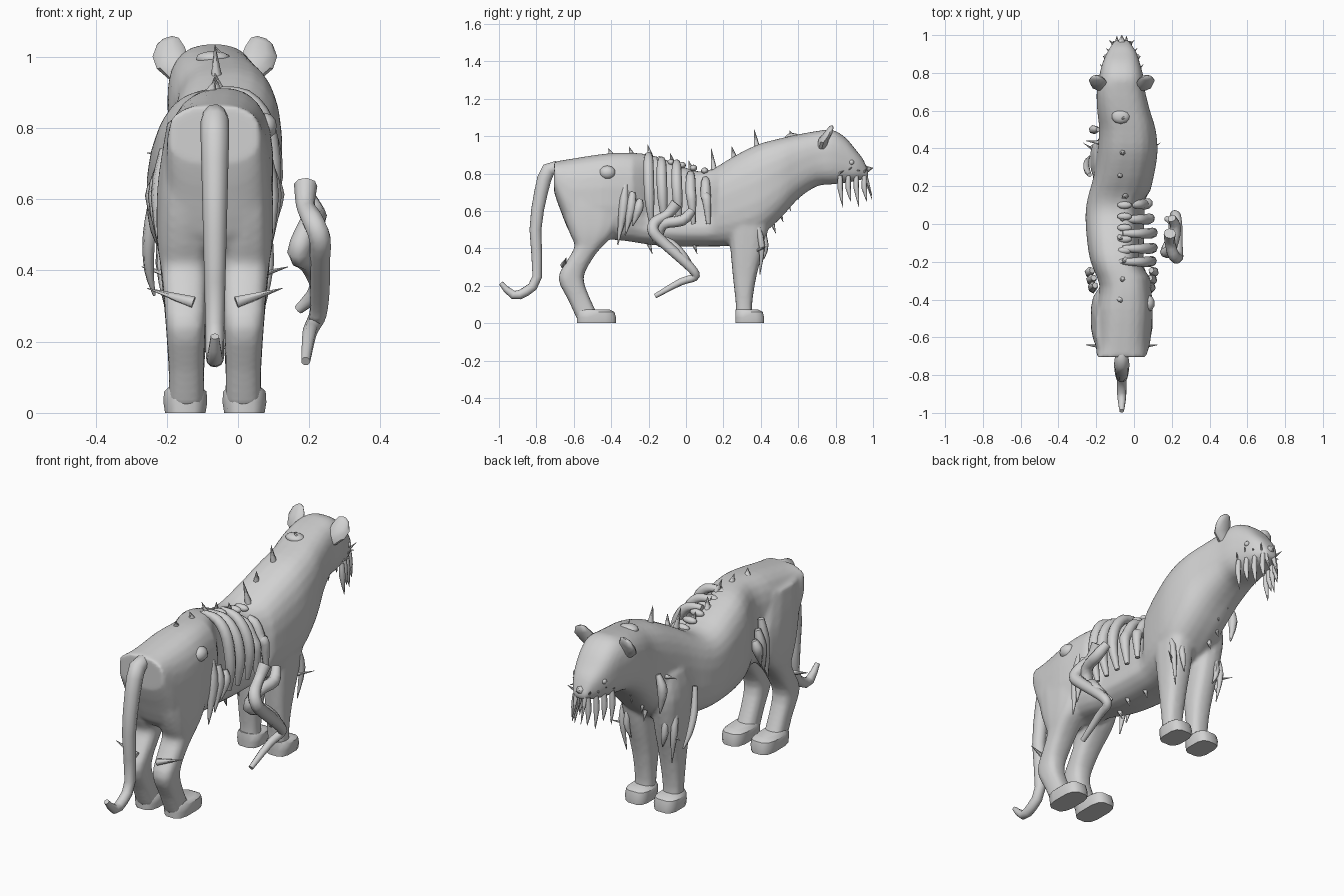
import bpy, bmesh, math, random
from mathutils import Vector

if "Cube" in bpy.data.objects:
    bpy.data.objects.remove(bpy.data.objects["Cube"])

random.seed(4)
MAT = bpy.data.materials.new("ash grey")
MAT.diffuse_color = (0.64, 0.64, 0.64, 1)
MAT.use_nodes = True
MAT.node_tree.nodes["Principled BSDF"].inputs["Base Color"].default_value = MAT.diffuse_color
MID = -0.065  # centre line of the animal


def finish(name, bm, angle=40):
    bmesh.ops.recalc_face_normals(bm, faces=bm.faces)
    me = bpy.data.meshes.new(name)
    bm.to_mesh(me)
    bm.free()
    ob = bpy.data.objects.new(name, me)
    bpy.context.collection.objects.link(ob)
    me.materials.append(MAT)
    bpy.ops.object.select_all(action='DESELECT')
    ob.select_set(True)
    bpy.context.view_layer.objects.active = ob
    bpy.ops.object.shade_smooth_by_angle(angle=math.radians(angle))
    return ob


def skin(name, rings, angle=40):
    """Joins rings of points into a capped surface."""
    bm = bmesh.new()
    vs = [[bm.verts.new(p) for p in r] for r in rings]
    n = len(vs[0])
    for a, b in zip(vs, vs[1:]):
        for i in range(n):
            bm.faces.new((a[i], a[(i + 1) % n], b[(i + 1) % n], b[i]))
    bm.faces.new(vs[0])
    bm.faces.new(vs[-1])
    return finish(name, bm, angle)


def smooth(rows, steps):
    """Catmull-Rom interpolation of number rows."""
    out = []
    for i in range(len(rows) - 1):
        p = [rows[max(0, min(len(rows) - 1, i + k))] for k in (-1, 0, 1, 2)]
        for s in range(steps):
            t = s / steps
            out.append([b + 0.5 * t * (c - a + t * (2 * a - 5 * b + 4 * c - d + t * (3 * (b - c) + d - a)))
                        for a, b, c, d in zip(*p)])
    return out + [list(rows[-1])]


def oval(u0, u1, v0, v1, n=16, power=2.5):
    pts = []
    for i in range(n):
        a = 2 * math.pi * (i + 0.5) / n
        c, s = math.cos(a), math.sin(a)
        pts.append(((u0 + u1) / 2 + (u1 - u0) / 2 * math.copysign(abs(c) ** (2 / power), c),
                    (v0 + v1) / 2 + (v1 - v0) / 2 * math.copysign(abs(s) ** (2 / power), s)))
    return pts


def tube(name, pts, radii, sides=8, steps=3):
    rows = smooth([list(p) + [r] for p, r in zip(pts, radii)], steps)
    cs = [Vector(r[:3]) for r in rows]
    rings, ref = [], None
    for i, c in enumerate(cs):
        t = (cs[min(i + 1, len(cs) - 1)] - cs[max(i - 1, 0)]).normalized()
        ref = ref or t.orthogonal()
        ref = (ref - t * ref.dot(t)).normalized()
        w = t.cross(ref)
        rings.append([c + rows[i][3] * (math.cos(k * math.tau / sides) * ref + math.sin(k * math.tau / sides) * w)
                      for k in range(sides)])
    return skin(name, rings, 60)


def spike(name, base, tip, r, sides=6):
    return tube(name, [base, tip], [r, 0.001], sides, 1)


def blob(name, loc, size):
    bm = bmesh.new()
    bmesh.ops.create_icosphere(bm, subdivisions=2, radius=1)
    for v in bm.verts:
        v.co = Vector([l + s * c for l, s, c in zip(loc, size, v.co)])
    return finish(name, bm)


def ramp(v, lo, hi):
    return max(0, min(1, (v - lo) / (hi - lo)))


# Torso, neck and head: y, left x, right x, bottom z, top z
BODY = [(-.705, -.197, .062, .70, .865), (-.67, -.20, .075, .60, .87), (-.60, -.205, .09, .46, .882),
        (-.45, -.20, .10, .45, .905), (-.33, -.182, .09, .44, .913), (-.2, -.23, .08, .42, .903),
        (-.08, -.25, .08, .41, .865), (.05, -.257, .08, .41, .815), (.14, -.245, .08, .41, .825),
        (.25, -.215, .105, .415, .89), (.38, -.195, .125, .455, .955), (.5, -.185, .115, .555, .988),
        (.6, -.195, .085, .665, 1.01), (.7, -.198, .06, .732, 1.028), (.78, -.185, .05, .742, 1.034),
        (.85, -.168, .032, .75, .995), (.91, -.142, .012, .76, .925), (.948, -.118, -.012, .77, .875),
        (.975, -.098, -.032, .78, .81)]
rings = []
for y, x0, x1, z0, z1 in smooth(BODY, 3):
    ring = []
    for x, z in oval(x0, x1, z0, z1, 24, 2.7):
        # sunken flank behind the bare ribs
        if x > MID:
            dent = ramp(y, -.28, -.2) * ramp(-y, -.17, -.1) * ramp(z, .48, .6)
            x = MID + (x - MID) * (1 - .38 * dent)
        ring.append((x, y, z))
    rings.append(ring)
body = [skin("body", rings, 50)]

# Legs: z, back y, front y, centre offset, half width
HIND = [(.82, -.695, -.42, .068, .066), (.66, -.675, -.34, .08, .08), (.55, -.648, -.345, .085, .08),
        (.47, -.618, -.388, .085, .077), (.41, -.596, -.448, .085, .068), (.34, -.633, -.502, .083, .062),
        (.24, -.683, -.547, .082, .056), (.12, -.628, -.507, .08, .05), (.02, -.583, -.457, .08, .052)]
FORE = [(.72, .25, .44, .085, .06), (.60, .225, .455, .09, .078), (.42, .235, .422, .085, .07),
        (.25, .25, .377, .08, .059), (.10, .266, .354, .08, .05), (.02, .263, .362, .08, .05)]
for side, label in ((-1, "left"), (1, "right")):
    for part, rows, heel, toe in (("hind", HIND, -.585, -.372), ("front", FORE, .262, .42)):
        body.append(skin(f"{label}_{part}_leg",
                         [[(x, y, z) for x, y in oval(MID + side * o - w, MID + side * o + w, y0, y1, 14, 2.7)]
                          for z, y0, y1, o, w in smooth(rows, 3)]))
        c = MID + side * .083
        paw = []
        for z, g, front in ((0, .058, toe), (.03, .063, toe), (.06, .061, toe - .008), (.074, .046, toe - .035)):
            paw.append([(x, y, z) for x, y in oval(c - g, c + g, heel, front, 12, 3.2)])
        skin(f"{label}_{part}_paw", paw)
    # Ear
    e = MID + side * .122
    skin(f"{label}_ear", [[(e + side * dx + w * math.cos(a), .745 + dy + t * math.sin(a), z - side * .3 * w * math.cos(a))
                           for a in [k * math.tau / 10 for k in range(10)]]
                          for z, dx, dy, w, t in ((.94, -.03, -.02, .03, .025), (.98, -.005, -.01, .046, .028),
                                                  (1.015, .008, .015, .045, .022), (1.045, .01, .03, .03, .014),
                                                  (1.055, .01, .035, .012, .006))])
    # Eye and thorns on hock and foreleg
    blob(f"{label}_eye", (MID + side * .082, .885, .86), (.014, .014, .014))
    spike(f"{label}_hock_thorn", (MID + side * .06, -.655, .31), (MID + side * .19, -.64, .35), .018)
    spike(f"{label}_front_thorn", (MID + side * .10, .36, .38), (MID + side * .205, .43, .41), .014)
    # Long fangs and short spurs along the muzzle
    for i in range(4):
        y = .825 + .043 * i
        x = MID + side * (.085 - .016 * i)
        tube(f"{label}_fang_{i}", [(x, y, .79), (x + side * .004, y, .72), (x + side * .006, y + .014, .62 + .03 * (i % 2))],
             [.012, .015, .001], 6, 2)
        spike(f"{label}_spur_{i}", (x, y - .01, .80 + .01 * (i % 3)),
              (x + side * .03, y + .02, .815 + .02 * (i % 2)), .009)
    # Torn skin strips on haunch and shoulder
    for i in range(3):
        y = -.375 + .04 * i
        x = MID + side * (.15 + .008 * i)
        tube(f"{label}_haunch_strip_{i}", [(x - side * .01, y + .05, .74 - .04 * i), (x + side * .005, y + .04, .61),
                                         (x, y + .01, .42 + .05 * i)], [.016, .026, .003], 6)
    for i in range(2):
        y = .395 + .02 * i
        x = MID + side * (.14 - .04 * i)
        tube(f"{label}_shoulder_strip_{i}", [(x, y - .02, .55), (x + side * .01, y + .01, .42),
                                           (x - side * .01, y, .26 + .08 * i)], [.012, .017, .002], 6)

# Fuse torso and legs into one continuous skin
bpy.ops.object.select_all(action='DESELECT')
for ob in body:
    ob.select_set(True)
bpy.context.view_layer.objects.active = body[0]
bpy.ops.object.join()
fuse = body[0].modifiers.new("fuse", 'REMESH')
fuse.mode = 'VOXEL'
fuse.voxel_size = .011
fuse.use_smooth_shade = True
relax = body[0].modifiers.new("relax", 'SMOOTH')
relax.iterations = 5
for name in ("fuse", "relax"):
    bpy.ops.object.modifier_apply(modifier=name)
bpy.ops.object.shade_smooth()

# Front teeth
for i, x in enumerate((-.09, -.04)):
    spike(f"front_tooth_{i}", (x, .955, .80), (x, .995, .66 + .02 * i), .014)
spike("nose_spur", (MID, .95, .82), (MID, 1.0, .83), .03)

# Tail
tube("tail", [(MID, -.66, .83), (MID, -.735, .82), (MID, -.775, .70), (MID, -.805, .5), (MID, -.795, .25),
              (MID, -.855, .17), (MID, -.925, .152), (MID, -.99, .215)],
     [.03, .04, .038, .033, .027, .026, .023, .012], 10, 2)

# Bare ribs on the right flank
for i, (y, top, out) in enumerate(((-.2, .9, .0), (-.13, .875, .005), (-.05, .86, .005), (.025, .80, -.01), (.105, .77, -.02))):
    tube(f"rib_{i}", [(-.06, y, top), (.02, y, top - .015), (.075 + out, y, top - .09), (.095 + out, y + .005, .66),
                      (.078, y + .015, .53)], [.016, .024, .028, .026, .012])

# Vertebrae
for i in range(6):
    blob(f"vertebra_{i}", (-.05, -.2 + .06 * i, .89 - .015 * i), (.04, .02, .018))

# Thorns along the back
for i, (y, base, tip) in enumerate(((-.41, .90, .935), (-.3, .90, .945), (-.2, .89, .955), (-.08, .85, .91),
                                    (.02, .81, .87), (.14, .82, .935), (.25, .88, .945), (.37, .94, 1.035),
                                    (.56, .99, 1.03))):
    spike(f"back_thorn_{i}", (MID - .01 + .015 * (i % 3), y + .01, base), (MID, y - .005, tip), .017)

# Growths on haunch and nape
blob("haunch_growth", (.075, -.42, .805), (.035, .045, .038))
blob("nape_growth", (-.07, .57, .995), (.05, .04, .022))

# Flaps and thorn on the left flank and neck
spike("left_neck_thorn", (-.17, .43, .72), (-.255, .44, .73), .014)
tube("left_neck_flap", [(-.19, .5, .76), (-.215, .5, .68), (-.2, .5, .56)], [.012, .025, .004], 6)
tube("left_flap", [(-.235, .26, .62), (-.25, .29, .5), (-.25, .33, .40), (-.235, .36, .33)],
     [.012, .018, .014, .004], 6)

# Throat and belly tatters
for i in range(8):
    y = .46 + .04 * i if i < 5 else -.2 + .12 * (i - 5)
    z = (.54 + .06 * i) if i < 5 else .43
    x = MID + random.uniform(-.05, .05)
    spike(f"tatter_{i}", (x, y, z), (x, y + .02, z - .06), .014)

# Entrails hanging beside the right flank
tube("long_entrail", [(.19, -.05, .64), (.19, -.1, .58), (.21, -.165, .54), (.23, -.175, .49), (.23, -.12, .43),
                      (.23, -.03, .35), (.225, .04, .28), (.21, .045, .245), (.2, -.03, .22), (.19, -.165, .145)],
     [.033, .027, .031, .032, .03, .029, .025, .022, .02, .013])
tube("short_entrail", [(.2, .03, .6), (.22, -.02, .55), (.2, -.12, .53), (.17, -.15, .45), (.2, -.08, .42),
                       (.225, -.01, .35), (.17, .03, .29)], [.023, .03, .029, .032, .029, .025, .014])
